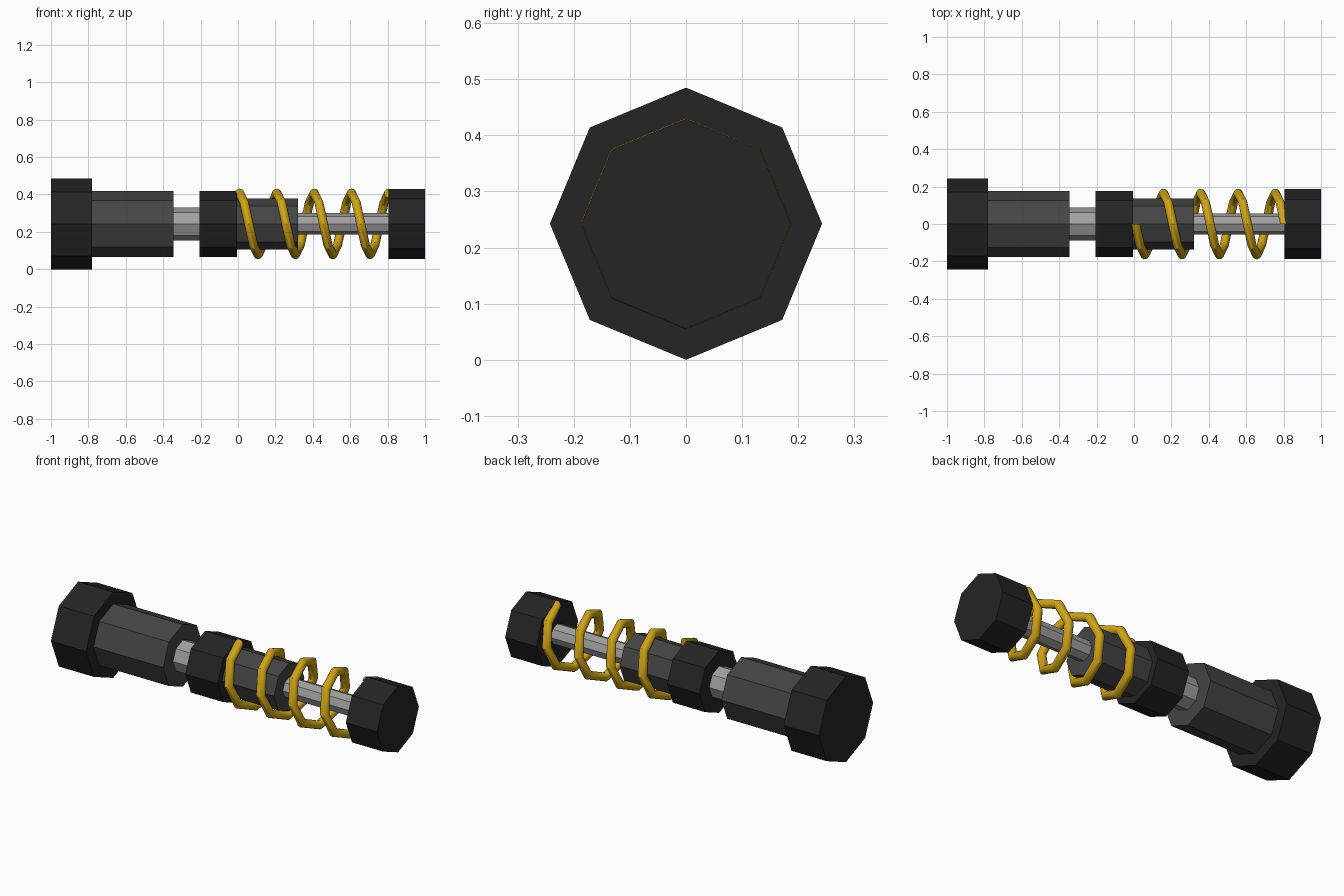
import bpy, bmesh, math

if "Cube" in bpy.data.objects:
    bpy.data.objects.remove(bpy.data.objects["Cube"])

CZ = 0.2425   # height of the long axis
SIDES = 8


def material(name, rgb):
    m = bpy.data.materials.new(name)
    m.diffuse_color = (*rgb, 1)
    m.use_nodes = True
    m.node_tree.nodes["Principled BSDF"].inputs["Base Color"].default_value = m.diffuse_color
    return m


BLACK = material("black", (0.018, 0.018, 0.018))
CHARCOAL = material("charcoal", (0.058, 0.058, 0.058))
STEEL = material("steel grey", (0.35, 0.35, 0.35))
GOLD = material("gold", (0.62, 0.37, 0.008))


def add_object(name, bm, mat):
    bmesh.ops.recalc_face_normals(bm, faces=bm.faces)
    me = bpy.data.meshes.new(name)
    bm.to_mesh(me)
    bm.free()
    me.materials.append(mat)
    ob = bpy.data.objects.new(name, me)
    bpy.context.collection.objects.link(ob)
    return ob


def loft(bm, rings):
    """Skin equal-sized rings of points and cap both ends."""
    vs = [[bm.verts.new(p) for p in ring] for ring in rings]
    n = len(vs[0])
    for a, b in zip(vs, vs[1:]):
        for i in range(n):
            j = (i + 1) % n
            bm.faces.new((a[i], a[j], b[j], b[i])).smooth = n > SIDES
    bm.faces.new(vs[0])
    bm.faces.new(vs[-1])


def prism(name, x0, x1, r, mat):
    """Octagonal cylinder along x, with a corner pointing up."""
    angles = [math.tau * i / SIDES for i in range(SIDES)]
    bm = bmesh.new()
    loft(bm, [[(x, r * math.sin(a), CZ + r * math.cos(a)) for a in angles]
              for x in (x0, x1)])
    return add_object(name, bm, mat)


# Damper body, from left to right
prism("left_end_cap", -1.0, -0.78, 0.2425, BLACK)
prism("outer_cylinder", -0.78, -0.345, 0.176, CHARCOAL)
prism("thick_rod", -0.345, -0.207, 0.088, STEEL)
prism("spring_collar", -0.207, -0.005, 0.176, BLACK)
prism("inner_cylinder", -0.005, 0.32, 0.136, CHARCOAL)
prism("thin_rod", 0.32, 0.807, 0.057, STEEL)
prism("right_end_cap", 0.805, 1.0, 0.187, BLACK)

# Coil spring: round wire swept in eight straight steps per turn
TURNS, PITCH, COIL_R, WIRE_R, WIRE_N = 4, 0.1995, 0.164, 0.0245, 12
rings = []
for s in range(TURNS * SIDES + 1):
    t = math.tau * s / SIDES
    ring = []
    for k in range(WIRE_N):
        a = math.tau * k / WIRE_N
        r = COIL_R + WIRE_R * math.cos(a)
        ring.append((0.008 + PITCH * s / SIDES + WIRE_R * math.sin(a),
                     -r * math.sin(t), CZ + r * math.cos(t)))
    rings.append(ring)
bm = bmesh.new()
loft(bm, rings)
spring = add_object("coil_spring", bm, GOLD)
bpy.context.view_layer.objects.active = spring
spring.select_set(True)
bpy.ops.object.shade_smooth_by_angle(angle=math.radians(35))
